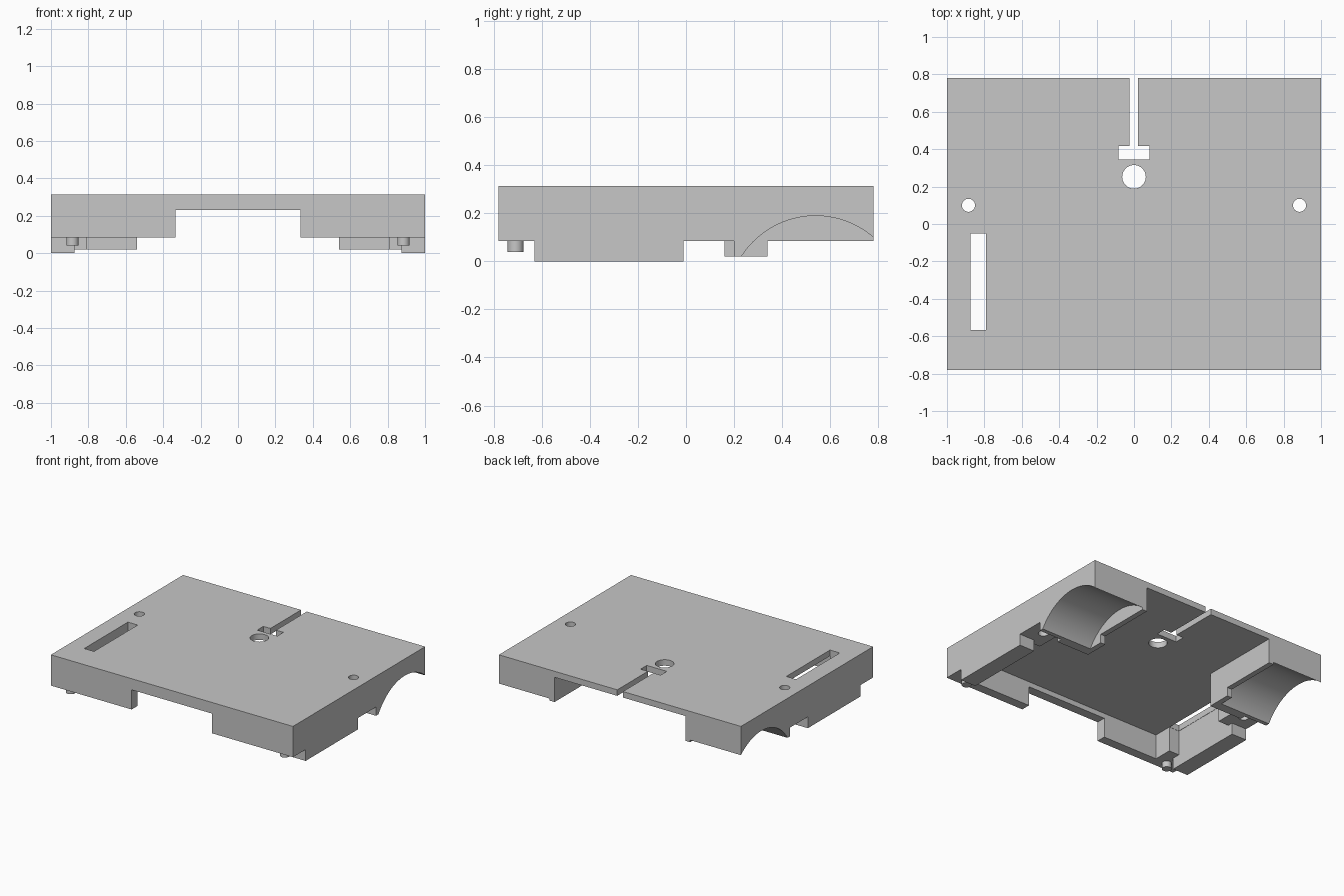
import bpy
import math

if "Cube" in bpy.data.objects:
    bpy.data.objects.remove(bpy.data.objects["Cube"], do_unlink=True)

grey = bpy.data.materials.new("plain_grey")
grey.use_nodes = True
GREY = (0.57, 0.57, 0.57, 1)
grey.diffuse_color = GREY
grey.node_tree.nodes["Principled BSDF"].inputs["Base Color"].default_value = GREY

TOP, UNDER, RIM = 0.315, 0.27, 0.085
INSIDE = 0.295      # upper end of the walls, buried in the plate


def box(name, x, y, z):
    """Box given by its (min, max) on each axis."""
    bpy.ops.mesh.primitive_cube_add(size=1, location=[sum(a) / 2 for a in (x, y, z)])
    ob = bpy.context.object
    ob.name = name
    ob.scale = [a[1] - a[0] for a in (x, y, z)]
    bpy.ops.object.transform_apply(location=True, rotation=True, scale=True)
    ob.data.materials.append(grey)
    return ob


def cylinder(name, radius, depth, location, sides=48, rotation=(0, 0, 0)):
    bpy.ops.mesh.primitive_cylinder_add(vertices=sides, radius=radius, depth=depth,
                                        location=location, rotation=rotation)
    ob = bpy.context.object
    ob.name = name
    bpy.ops.object.transform_apply(location=True, rotation=True, scale=True)
    ob.data.materials.append(grey)
    return ob


def combine(target, tool, operation):
    """Apply a boolean and remove the tool."""
    bpy.context.view_layer.objects.active = target
    mod = target.modifiers.new(operation, "BOOLEAN")
    mod.operation, mod.solver, mod.object = operation, "EXACT", tool
    bpy.ops.object.modifier_apply(modifier=mod.name)
    bpy.data.objects.remove(tool, do_unlink=True)


# Left half of the top plate, reaching a little past the middle
base = box("base_cover", (-0.2, 1), (-0.78, 0.78), (UNDER, TOP))

# Lip, walls, corner block, screw boss and arch housing: x, y, bottom z
solids = [
    ("front_lip", (-0.2, 1), (-0.78, -0.71), 0.232),
    ("front_wall", (0.333, 1), (-0.78, -0.71), RIM),
    ("side_wall", (0.875, 1), (-0.78, 0.3), RIM),
    ("side_skirt", (0.875, 1), (-0.63, -0.01), 0),
    ("corner_block", (0.79, 1), (-0.78, -0.57), RIM),
    ("screw_boss", (0.79, 1), (-0.05, 0.3), RIM),
    ("arch_housing", (0.54, 1), (0.16, 0.78), RIM),
    ("outer_foot", (0.7, 1), (0.2, 0.34), 0.02),
    ("inner_foot", (0.54, 0.81), (0.16, 0.34), 0.02),
]
for name, x, y, bottom in solids:
    combine(base, box(name, x, y, (bottom, INSIDE)), "UNION")

# Rounded arch open to the side, closed by a thin inner wall
arch = cylinder("arch_cutter", 0.367, 0.6, (0.88, 0.54, -0.177), 128,
                (0, math.pi / 2, 0))
combine(base, arch, "DIFFERENCE")
combine(base, cylinder("screw_hole", 0.035, 1, (0.885, 0.1, 0.2)), "DIFFERENCE")

# Mirror to the right half, trimming at the middle
bpy.context.view_layer.objects.active = base
mirror = base.modifiers.new("mirror", "MIRROR")
mirror.use_bisect_axis[0] = True
bpy.ops.object.modifier_apply(modifier=mirror.name)

# Openings through the plate
openings = [
    ("cable_slot", (-0.025, 0.022), (0.4, 0.9)),
    ("connector_window", (-0.083, 0.083), (0.345, 0.418)),
    ("switch_slot", (-0.873, -0.792), (-0.568, -0.052)),
]
for name, x, y in openings:
    combine(base, box(name, x, y, (0.2, 0.4)), "DIFFERENCE")
combine(base, cylinder("round_hole", 0.063, 0.4, (0, 0.252, 0.3)), "DIFFERENCE")

# Locating pins under the front corners
pins = [cylinder(name, 0.033, 0.055, (x, -0.71, 0.0675))
        for name, x in (("left_front_pin", 0.885), ("right_front_pin", -0.885))]

# Smooth the arches, holes and pins, keep corners sharp
for ob in [base] + pins:
    bpy.ops.object.select_all(action="DESELECT")
    ob.select_set(True)
    bpy.context.view_layer.objects.active = ob
    bpy.ops.object.shade_smooth_by_angle(angle=math.radians(30))
